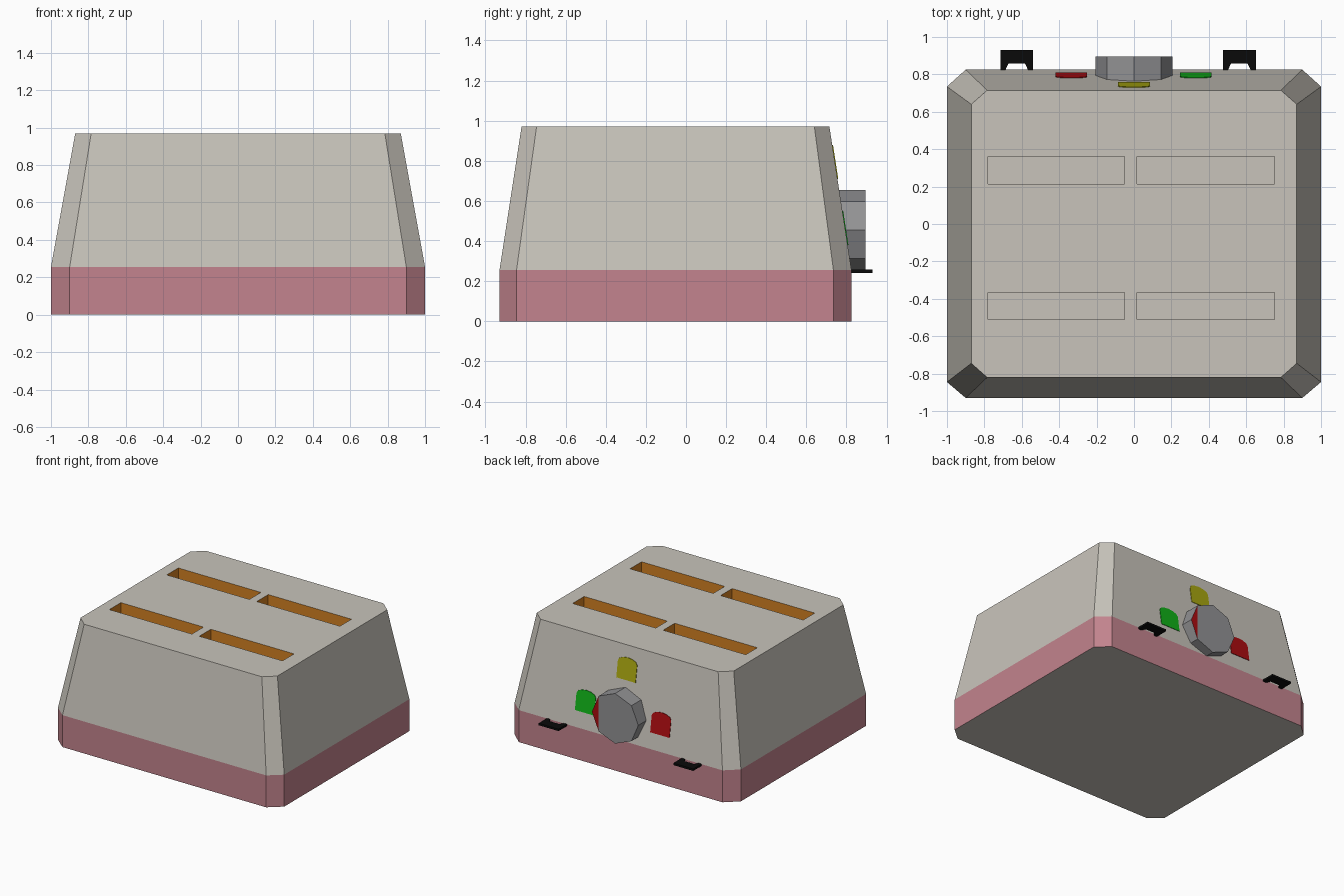
import bpy, bmesh, math

if "Cube" in bpy.data.objects:
    bpy.data.objects.remove(bpy.data.objects["Cube"])


def lin(c):
    c /= 255
    return c / 12.92 if c <= 0.04045 else ((c + 0.055) / 1.055) ** 2.4


def mat(name, r, g, b):
    m = bpy.data.materials.new(name)
    m.diffuse_color = (lin(r), lin(g), lin(b), 1)
    m.use_nodes = True
    m.node_tree.nodes["Principled BSDF"].inputs["Base Color"].default_value = m.diffuse_color
    return m


GREY = mat("warm_grey", 200, 196, 187)
PINK = mat("dusty_pink", 195, 132, 142)
ORANGE = mat("slot_orange", 212, 129, 34)
STEEL = mat("knob_grey", 146, 146, 148)
RED = mat("red", 172, 12, 16)
GREEN = mat("green", 16, 176, 24)
YELLOW = mat("yellow", 168, 166, 16)
BLACK = mat("black", 10, 10, 10)


def make(name, bm, mats):
    bmesh.ops.recalc_face_normals(bm, faces=bm.faces)
    me = bpy.data.meshes.new(name)
    bm.to_mesh(me)
    bm.free()
    for m in mats:
        me.materials.append(m)
    ob = bpy.data.objects.new(name, me)
    bpy.context.collection.objects.link(ob)
    return ob


def loft(bm, rings):
    """Join rings of points with side faces and cap both ends."""
    vs = [[bm.verts.new(p) for p in r] for r in rings]
    for a, b in zip(vs, vs[1:]):
        n = len(a)
        for i in range(n):
            bm.faces.new((a[i], a[(i + 1) % n], b[(i + 1) % n], b[i]))
    return bm.faces.new(vs[0][::-1]), bm.faces.new(vs[-1])


def cut_corner_ring(x, xc, y0, y0c, y1, y1c, z):
    pts = [(xc, y0), (x, y0c), (x, y1c), (xc, y1),
           (-xc, y1), (-x, y1c), (-x, y0c), (-xc, y0)]
    return [(a, b, z) for a, b in pts]


BAND, TOP = 0.255, 0.97

# Body: straight lower band, tapering upper shell
bm = bmesh.new()
low = (1, 0.90, -0.93, -0.845, 0.825, 0.735)
loft(bm, [cut_corner_ring(*low, 0), cut_corner_ring(*low, BAND),
          cut_corner_ring(0.87, 0.785, -0.82, -0.745, 0.715, 0.64, TOP)])
bm.normal_update()
for f in bm.faces:
    side = abs(f.normal.z) < 0.5
    f.material_index = 1 if side and f.calc_center_median().z < BAND else 0
body = make("body", bm, [GREY, PINK, ORANGE])

# Bread slots: orange walls, grey floors
bm = bmesh.new()
for x0, x1 in ((-0.78, -0.05), (0.015, 0.75)):
    for y0, y1 in ((0.215, 0.36), (-0.51, -0.365)):
        loft(bm, [[(x0, y0, z), (x1, y0, z), (x1, y1, z), (x0, y1, z)]
                  for z in (0.30, 1.1)])
bm.normal_update()
for f in bm.faces:
    f.material_index = 2 if abs(f.normal.z) < 0.5 else 0
cutter = make("slot_cutter", bm, [GREY, PINK, ORANGE])
cutter.hide_render = True
mod = body.modifiers.new("slots", 'BOOLEAN')
mod.operation = 'DIFFERENCE'
mod.solver = 'EXACT'
mod.object = cutter
bpy.context.view_layer.objects.active = body
bpy.ops.object.modifier_apply(modifier=mod.name)
bpy.data.objects.remove(cutter)

# Dial knob with a red pointer wedge on its outer face
bm = bmesh.new()
rings = [[(0.205 * math.cos(i * math.pi / 4), y,
           0.455 + 0.2 * math.sin(i * math.pi / 4)) for i in range(8)]
         for y in (0.74, 0.895)]
_, cap = loft(bm, rings)
v = list(cap.verts)
wedge, rest = bmesh.utils.face_split(cap, v[1], v[7])[0], None
for f in bm.faces:
    on_cap = all(p.co.y > 0.89 for p in f.verts)
    f.material_index = 1 if on_cap and len(f.verts) == 3 else 0
make("dial_knob", bm, [STEEL, RED])


# Setting marks: arched plates lying on the sloped back
def back_y(z):
    return 0.825 - (z - BAND) * 0.11 / (TOP - BAND)


def mark(name, cx, cz, material):
    w, h, rise = 0.085, 0.08, 0.03
    outline = [(-w, -h), (w, -h)]
    for i in range(7):
        a = math.pi * i / 6
        outline.append((w * math.cos(a), h - rise + rise * math.sin(a) * 1.3))
    bm = bmesh.new()
    loft(bm, [[(cx + x, back_y(cz + z) + d, cz + z) for x, z in outline]
              for d in (-0.003, 0.004)])
    make(name, bm, [material])


mark("red_mark", -0.335, 0.46, RED)
mark("green_mark", 0.33, 0.46, GREEN)
mark("yellow_mark", 0, 0.79, YELLOW)

# Push levers: thin plates with a notch at the body
for side, cx in (("left", -0.627), ("right", 0.563)):
    half = [(0.088, 0.93), (0.088, 0.82), (0.062, 0.82), (0.045, 0.857)]
    pts = half + [(-x, y) for x, y in half[::-1]]
    bm = bmesh.new()
    loft(bm, [[(cx + x, y, z) for x, y in pts] for z in (0.241, 0.257)])
    make(side + "_lever", bm, [BLACK])
